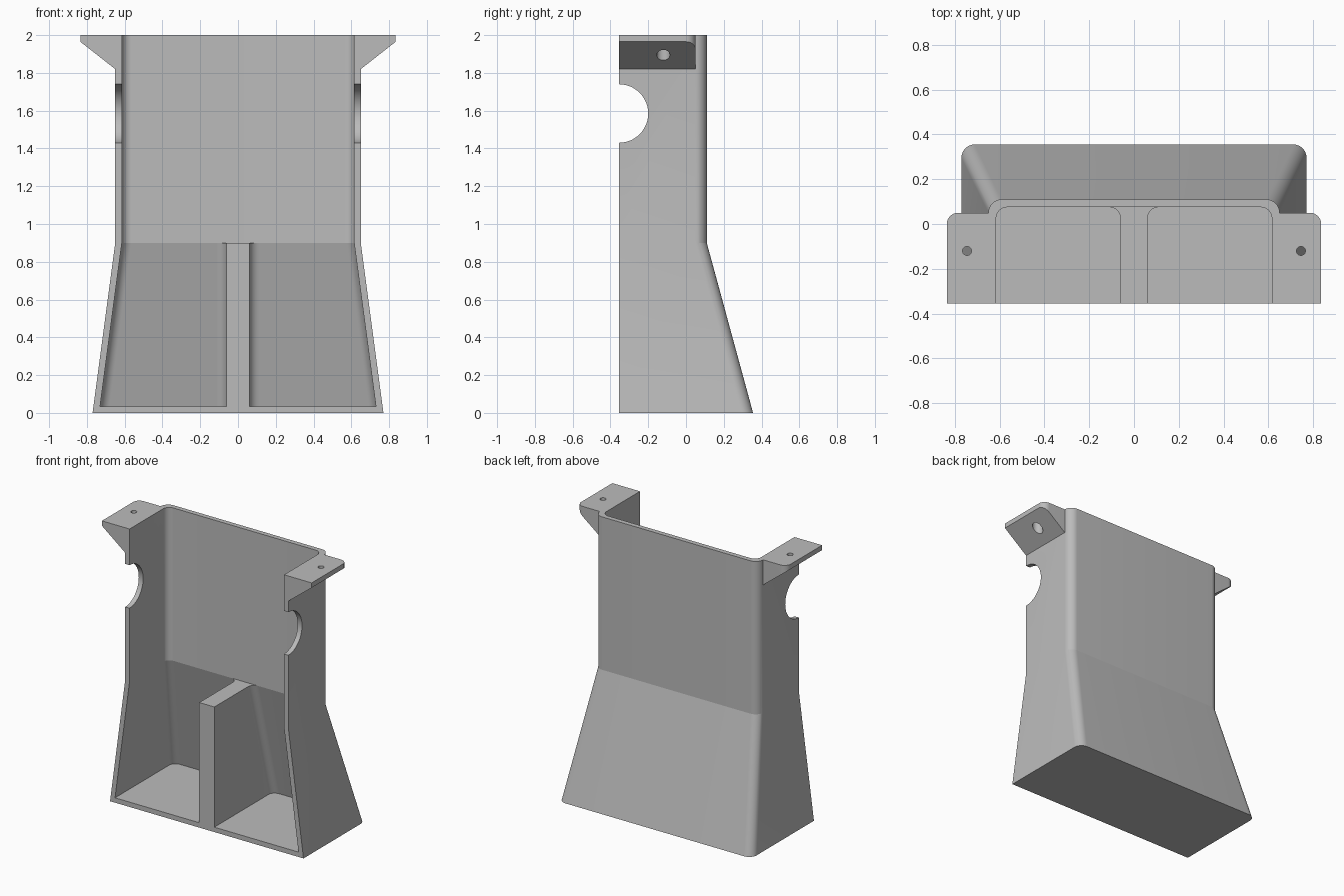
import bpy, bmesh, math

FRONT, TOP, KNEE, FLOOR, WALL = -0.355, 2.0, 0.9, 0.035, 0.035

if "Cube" in bpy.data.objects:
    bpy.data.objects.remove(bpy.data.objects["Cube"], do_unlink=True)

grey = bpy.data.materials.new("plain grey")
grey.use_nodes = True
grey.diffuse_color = (0.5, 0.5, 0.5, 1)
grey.node_tree.nodes["Principled BSDF"].inputs["Base Color"].default_value = (0.5, 0.5, 0.5, 1)


def loft(name, rings):
    """Closed solid through matching rings of 3D points."""
    bm = bmesh.new()
    rows = [[bm.verts.new(p) for p in ring] for ring in rings]
    n = len(rows[0])
    for a, b in zip(rows, rows[1:]):
        for i in range(n):
            j = (i + 1) % n
            bm.faces.new((a[i], a[j], b[j], b[i]))
    bm.faces.new(rows[0])
    bm.faces.new(rows[-1])
    bmesh.ops.recalc_face_normals(bm, faces=bm.faces)
    mesh = bpy.data.meshes.new(name)
    bm.to_mesh(mesh)
    bm.free()
    mesh.materials.append(grey)
    ob = bpy.data.objects.new(name, mesh)
    bpy.context.collection.objects.link(ob)
    return ob


def at(points, z):
    return [(x, y, z) for x, y in points]


def arc(cx, cy, r, start, end, n=12):
    return [(cx + r * math.cos(t), cy + r * math.sin(t))
            for t in (math.radians(start + (end - start) * i / n) for i in range(n + 1))]


def mirrored(half):
    return half + [(-x, y) for x, y in reversed(half)]


def cut(ob, cutter):
    cutter.hide_render = True
    mod = ob.modifiers.new("cut", 'BOOLEAN')
    mod.operation, mod.solver, mod.object = 'DIFFERENCE', 'EXACT', cutter
    bpy.context.view_layer.objects.active = ob
    bpy.ops.object.modifier_apply(modifier=mod.name)
    bpy.data.objects.remove(cutter, do_unlink=True)


def cylinder_z(x, y, r, z0, z1):
    ring = arc(x, y, r, 0, 360, 32)[:-1]
    return loft("hole_cutter", [at(ring, z0), at(ring, z1)])


def half_width(z):
    return 0.65 + 0.12 * max(0, 1 - z / KNEE)


def back(z):
    return 0.11 + 0.245 * max(0, 1 - z / KNEE)


def tray(z, inset, r, front):
    w, b = half_width(z) - inset, back(z) - inset
    return at(mirrored([(w, front)] + arc(w - r, b - r, r, 0, 90)), z)


# Flared shell, open at the front and top
shell = loft("shell", [tray(z, 0, 0.06, FRONT) for z in (0, KNEE, TOP)])
cut(shell, loft("cavity_cutter",
                [tray(z, WALL, 0.05, FRONT - 0.2) for z in (FLOOR, KNEE, TOP + 0.1)]))

# Half-round notches in both side walls
notch = arc(FRONT, 1.585, 0.155, 0, 360, 48)[:-1]
cut(shell, loft("notch_cutter", [[(x, y, z) for y, z in notch] for x in (-1, 1)]))


# Central divider, filleted into the back wall
def divider_ring(z, r=0.05):
    b = back(z) - WALL
    half = [(0.06, FRONT)] + arc(0.06 + r, b - r, r, 180, 90) + [(0.06 + r, b + 0.01)]
    return at(mirrored(half), z)


divider = loft("divider", [divider_ring(FLOOR), divider_ring(KNEE)])
parts = [shell, divider]

# Mounting brackets with sloped undersides and stepped screw holes
for side, name in ((1, "left_bracket"), (-1, "right_bracket")):
    plan = [(0.65, FRONT), (0.835, FRONT)] + arc(0.785, 0, 0.05, 0, 90) + [(0.65, 0.05)]
    plan = [(side * x, y) for x, y in plan]
    bracket = loft(name, [at(plan, 1.8), at(plan, TOP)])
    slope = 0.145 / 0.185
    wedge = [(x, 1.82 + (x - 0.65) * slope) for x in (0.6, 0.9)] + [(0.9, 1.7), (0.6, 1.7)]
    cut(bracket, loft("wedge_cutter", [[(side * x, y, z) for x, z in wedge] for y in (-0.6, 0.3)]))
    cut(bracket, cylinder_z(side * 0.745, -0.12, 0.035, 1.7, TOP - WALL))
    cut(bracket, cylinder_z(side * 0.745, -0.12, 0.02, 1.7, TOP + 0.1))
    parts.append(bracket)

# Smooth the rounded corners, keep the creases
for ob in parts:
    bpy.ops.object.select_all(action='DESELECT')
    ob.select_set(True)
    bpy.context.view_layer.objects.active = ob
    bpy.ops.object.shade_smooth_by_angle(angle=math.radians(12))
